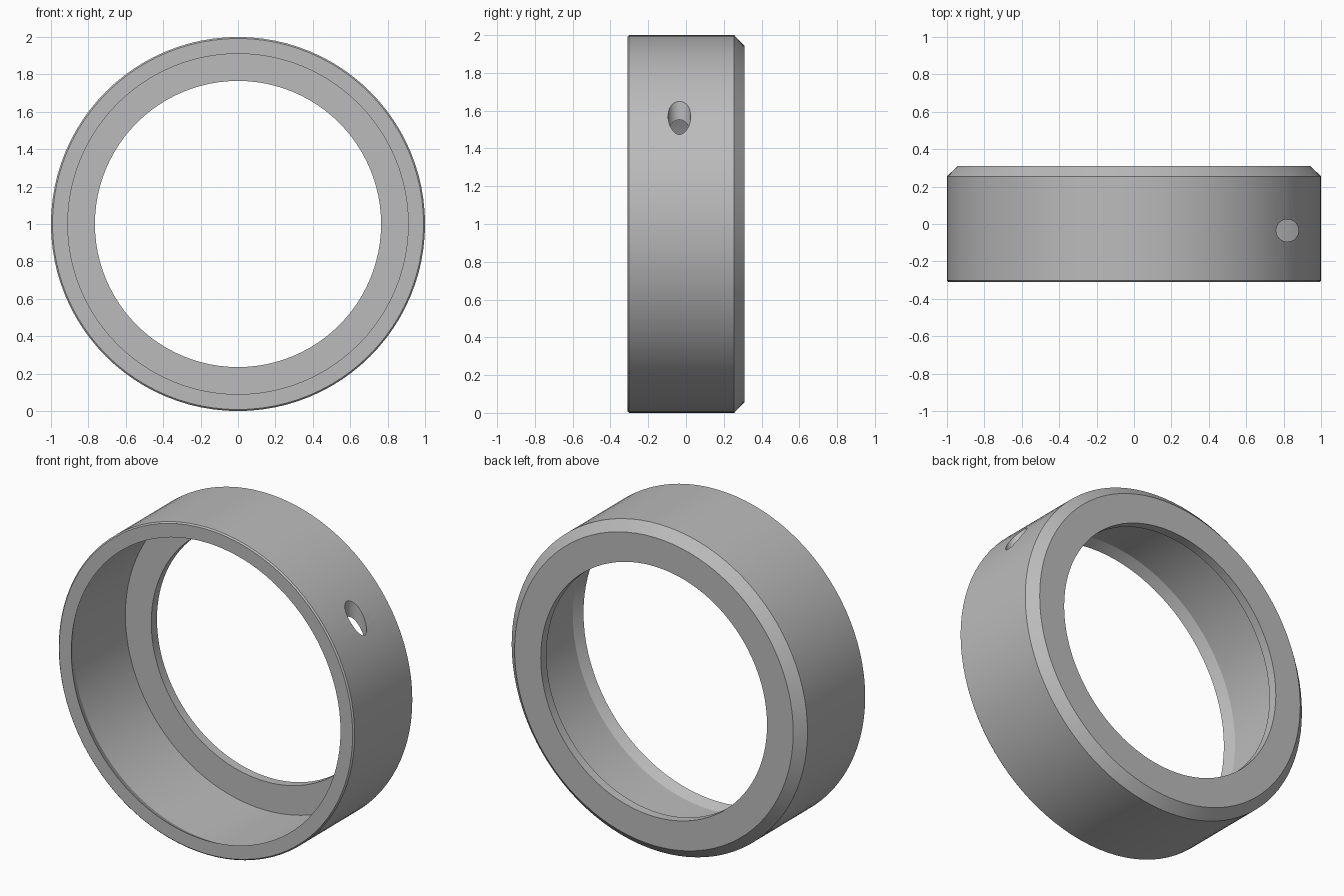
import bpy, bmesh, math
from mathutils import Matrix, Vector

cube = bpy.data.objects.get("Cube")
if cube:
    bpy.data.objects.remove(cube, do_unlink=True)

SEGMENTS = 96
HALF = 0.31

grey = bpy.data.materials.new("satin_grey")
colour = (0.5, 0.5, 0.5, 1.0)
grey.use_nodes = True
grey.diffuse_color = colour
grey.node_tree.nodes["Principled BSDF"].inputs["Base Color"].default_value = colour


def add_object(name, bm):
    bmesh.ops.recalc_face_normals(bm, faces=bm.faces)
    mesh = bpy.data.meshes.new(name)
    bm.to_mesh(mesh)
    bm.free()
    mesh.materials.append(grey)
    obj = bpy.data.objects.new(name, mesh)
    bpy.context.collection.objects.link(obj)
    return obj


# Ring cross-section as (radius, y): outer wall, back bevel, lip, bore, front taper
profile = [
    (0.992, -HALF), (1.0, -HALF + 0.008),
    (1.0, 0.255), (0.942, HALF),
    (0.765, HALF), (0.765, 0.255),
    (0.94, 0.255), (0.94, -0.25), (0.91, -HALF),
]
bm = bmesh.new()
rings = []
for i in range(SEGMENTS):
    a = 2 * math.pi * i / SEGMENTS
    rings.append([bm.verts.new((r * math.cos(a), y, 1 + r * math.sin(a))) for r, y in profile])
for i, ring in enumerate(rings):
    following = rings[(i + 1) % SEGMENTS]
    for j in range(len(profile)):
        k = (j + 1) % len(profile)
        bm.faces.new((ring[j], ring[k], following[k], following[j]))
collar = add_object("collar_ring", bm)

# Vertical pin hole through the upper left wall
bm = bmesh.new()
bmesh.ops.create_cone(bm, cap_ends=True, segments=32, radius1=0.06, radius2=0.06,
                      depth=0.8, matrix=Matrix.Translation(Vector((0.82, -0.035, 1.5))))
cutter = add_object("pin_hole_cutter", bm)
cutter.hide_render = True

cut = collar.modifiers.new("pin_hole", 'BOOLEAN')
cut.operation = 'DIFFERENCE'
cut.solver = 'EXACT'
cut.object = cutter

bpy.ops.object.select_all(action='DESELECT')
collar.select_set(True)
bpy.context.view_layer.objects.active = collar
bpy.ops.object.modifier_apply(modifier=cut.name)
bpy.data.objects.remove(cutter, do_unlink=True)
bpy.ops.object.shade_smooth_by_angle(angle=math.radians(25))
